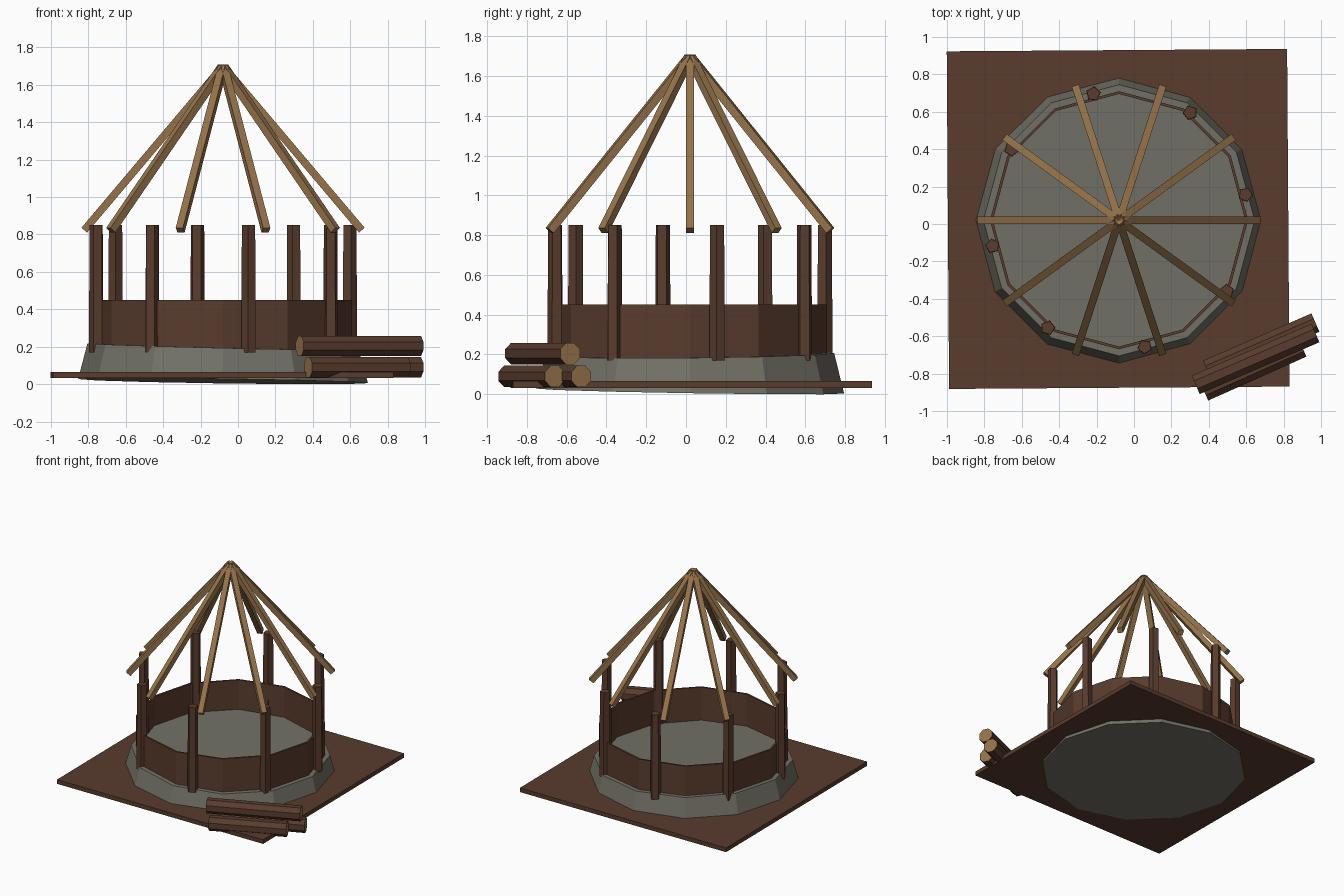
import bpy, bmesh
from math import sin, cos, pi, radians
from mathutils import Vector, Matrix

if "Cube" in bpy.data.objects:
    bpy.data.objects.remove(bpy.data.objects["Cube"], do_unlink=True)

CX, CY = -0.08, 0.02          # centre of the round hut


def material(name, rgb):
    m = bpy.data.materials.new(name)
    m.use_nodes = True
    m.diffuse_color = (*rgb, 1)
    bsdf = m.node_tree.nodes["Principled BSDF"]
    bsdf.inputs["Base Color"].default_value = (*rgb, 1)
    bsdf.inputs["Roughness"].default_value = 0.9
    return m


dark_wood = material("dark wood", (0.10, 0.045, 0.027))
light_wood = material("light wood", (0.30, 0.17, 0.07))
stone = material("grey stone", (0.17, 0.165, 0.135))


def finish(bm, name, *mats):
    bmesh.ops.recalc_face_normals(bm, faces=bm.faces)
    mesh = bpy.data.meshes.new(name)
    bm.to_mesh(mesh)
    bm.free()
    for m in mats:
        mesh.materials.append(m)
    ob = bpy.data.objects.new(name, mesh)
    bpy.context.collection.objects.link(ob)
    return ob


def ring(bm, sides, radius, height, turn=0.0):
    """Circle of vertices round the hut centre; height is a function of x and y."""
    verts = []
    for i in range(sides):
        a = turn + 2 * pi * i / sides
        x, y = radius * cos(a), radius * sin(a)
        verts.append(bm.verts.new((CX + x, CY + y, height(x, y))))
    return verts


def bridge(bm, low, high):
    n = len(low)
    for i in range(n):
        j = (i + 1) % n
        bm.faces.new((low[i], low[j], high[j], high[i]))


def bar(name, start, end, radius, sides, mats, taper=1.0, turn=0.0):
    """Straight prism between two points; a second material goes on its ends."""
    start, end = Vector(start), Vector(end)
    axis = end - start
    bm = bmesh.new()
    bmesh.ops.create_cone(bm, cap_ends=True, segments=sides, radius1=radius,
                          radius2=radius * taper, depth=axis.length)
    if len(mats) > 1:
        for f in bm.faces:
            f.material_index = int(abs(f.normal.z) > 0.9)
    place = (Matrix.Translation((start + end) / 2)
             @ axis.to_track_quat('Z', 'Y').to_matrix().to_4x4()
             @ Matrix.Rotation(turn, 4, 'Z'))
    bm.transform(place)
    return finish(bm, name, *mats)


# Ground slab, a hair out of square
bm = bmesh.new()
bmesh.ops.create_cube(bm, size=1)
bm.transform(Matrix.Translation((-0.085, 0.027, 0.049))
             @ Matrix.Rotation(radians(0.4), 4, 'Z')
             @ Matrix.Diagonal((1.82, 1.805, 0.033, 1)))
finish(bm, "ground_slab", dark_wood)

# Stone foundation: slightly tilted, sloping sides
bm = bmesh.new()
low = ring(bm, 12, 0.775, lambda x, y: 0.016 - 0.014 * x - 0.016 * y)
high = ring(bm, 12, 0.725, lambda x, y: 0.20 - 0.024 * x + 0.01 * y)
bridge(bm, low, high)
bm.faces.new(low)
bm.faces.new(high)
finish(bm, "stone_foundation", stone)

# Thin parapet wall
bm = bmesh.new()
rings = [ring(bm, 12, r, lambda x, y, z=z: z)
         for r, z in ((0.69, 0.17), (0.69, 0.45), (0.675, 0.45), (0.675, 0.17))]
for k in range(4):
    bridge(bm, rings[k], rings[(k + 1) % 4])
finish(bm, "parapet_wall", dark_wood)

# Eight five-sided posts
for i in range(8):
    a = radians(11.5) + i * pi / 4
    x, y = CX + 0.69 * cos(a), CY + 0.69 * sin(a)
    bar(f"post_{i + 1}", (x, y, 0.17), (x, y, 0.85), 0.041, 5,
        [dark_wood], taper=0.92, turn=a)

# Ten square rafters meeting at the peak
for i in range(10):
    a = i * pi / 5
    bm = bmesh.new()
    bmesh.ops.create_cube(bm, size=1)
    top, foot = Vector((0.005, 0, 1.695)), Vector((0.742, 0, 0.823))
    run = foot - top
    bm.transform(Matrix.Translation((CX, CY, 0)) @ Matrix.Rotation(a, 4, 'Z')
                 @ Matrix.Translation((top + foot) / 2)
                 @ Vector((1, 0, 0)).rotation_difference(run).to_matrix().to_4x4()
                 @ Matrix.Diagonal((run.length, 0.04, 0.04, 1)))
    finish(bm, f"rafter_{i + 1}", light_wood)

# Stack of three logs with pale cut ends
logs = {
    "log_front": ((0.375, -0.895, 0.09), (0.90, -0.66, 0.09)),
    "log_back": ((0.39, -0.78, 0.09), (0.97, -0.527, 0.09)),
    "log_top": ((0.33, -0.86, 0.204), (0.97, -0.583, 0.204)),
}
for name, (p, q) in logs.items():
    bar(name, p, q, 0.058, 8, [dark_wood, light_wood], turn=pi / 8)
